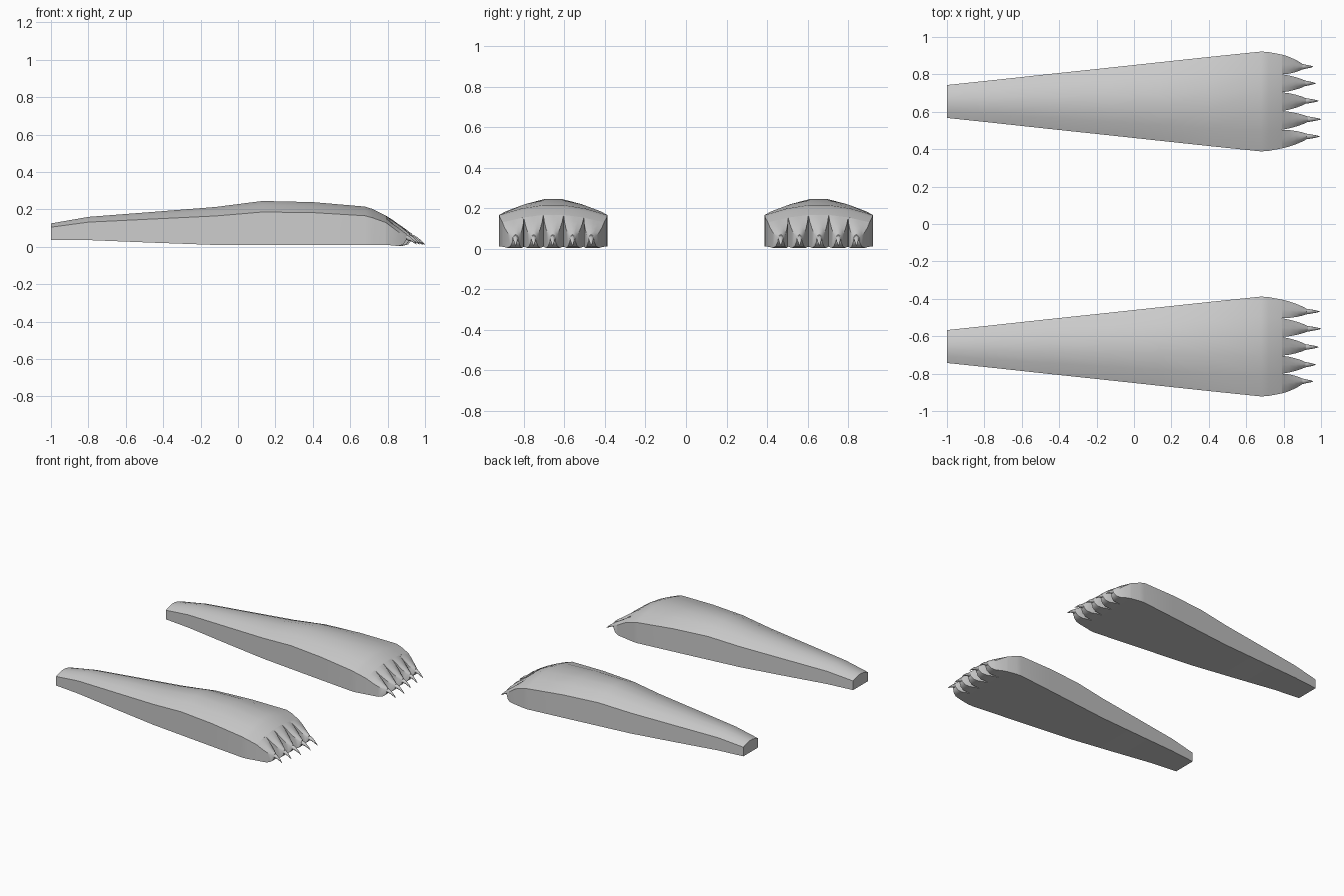
import bpy, bmesh, math

if "Cube" in bpy.data.objects:
    bpy.data.objects.remove(bpy.data.objects["Cube"])

fur = bpy.data.materials.new("light_grey")
fur.diffuse_color = (0.6, 0.6, 0.6, 1)
fur.use_nodes = True
fur.node_tree.nodes["Principled BSDF"].inputs["Base Color"].default_value = fur.diffuse_color

CENTRE = 0.655      # distance of each foot from the middle
FRONT = 0.79        # where the toes split from the foot


def loft(name, rings, angle=40):
    """Skin a list of equal-length rings and cap both ends."""
    bm = bmesh.new()
    loops = [[bm.verts.new(p) for p in ring] for ring in rings]
    n = len(loops[0])
    for a, b in zip(loops, loops[1:]):
        for i in range(n):
            j = (i + 1) % n
            bm.faces.new((a[i], a[j], b[j], b[i]))
    bm.faces.new(loops[0])
    bm.faces.new(loops[-1])
    bmesh.ops.recalc_face_normals(bm, faces=bm.faces[:])
    me = bpy.data.meshes.new(name)
    bm.to_mesh(me)
    bm.free()
    me.materials.append(fur)
    ob = bpy.data.objects.new(name, me)
    bpy.context.collection.objects.link(ob)
    bpy.ops.object.select_all(action='DESELECT')
    ob.select_set(True)
    bpy.context.view_layer.objects.active = ob
    bpy.ops.object.shade_smooth_by_angle(angle=math.radians(angle))


# Foot sections: x, half width, bottom, shoulder height, top height
SECTIONS = [
    (-1.0, 0.088, 0.036, 0.105, 0.125),
    (-0.8, 0.109, 0.036, 0.132, 0.160),
    (-0.45, 0.147, 0.022, 0.149, 0.187),
    (-0.12, 0.182, 0.010, 0.165, 0.213),
    (0.13, 0.209, 0.010, 0.186, 0.245),
    (0.40, 0.238, 0.010, 0.183, 0.239),
    (0.68, 0.267, 0.010, 0.166, 0.215),
    (0.72, 0.264, 0.010, 0.155, 0.202),
    (FRONT, 0.251, 0.010, 0.130, 0.167),
]
# Arch of the upper surface: fraction of width, fraction of rise
ARCH = [(-1, 0), (-0.6, 0.64), (-0.2, 1), (0.2, 1), (0.6, 0.64), (1, 0)]


def arch_height(u, low, high):
    for (u0, r0), (u1, r1) in zip(ARCH, ARCH[1:]):
        if u <= u1:
            return low + (high - low) * (r0 + (r1 - r0) * (u - u0) / (u1 - u0))
    return low


# Toes, from inner to outer: near edge, far edge, tip y, toe end x, claw end x
TOES = [
    (0.404, 0.504, 0.468, 0.925, 0.993),
    (0.504, 0.604, 0.560, 0.930, 1.000),
    (0.604, 0.704, 0.658, 0.920, 0.987),
    (0.704, 0.800, 0.752, 0.918, 0.972),
    (0.800, 0.906, 0.841, 0.900, 0.958),
]
# Toe taper: length fraction, width, drop fraction, bottom height
TAPER = [(0, 1, 0, 0.01), (0.3, 0.88, 0.25, 0.008), (0.6, 0.68, 0.55, 0.004),
         (0.85, 0.46, 0.83, 0.012), (1, 0.27, 1, 0.036)]
# Claw curve: length fraction, half width, centre height, half height
CLAW = [(0, 0.016, 0.053, 0.016), (0.3, 0.014, 0.050, 0.014),
        (0.55, 0.010, 0.041, 0.010), (0.8, 0.006, 0.026, 0.006),
        (1, 0.001, 0.012, 0.001)]

for side, s in (("left", 1), ("right", -1)):
    # Long wedge-shaped foot
    rings = []
    for x, w, bottom, low, high in SECTIONS:
        ring = [(x, s * (CENTRE + u * w), low + (high - low) * r) for u, r in ARCH]
        ring += [(x, s * (CENTRE + w), bottom), (x, s * (CENTRE - w), bottom)]
        rings.append(ring)
    loft(side + "_foot", rings)

    _, w_end, _, low_end, high_end = SECTIONS[-1]
    for k, (y0, y1, tip_y, toe_x, claw_x) in enumerate(TOES):
        mid, half = (y0 + y1) / 2, (y1 - y0) / 2
        # Tapered toe that continues the arch of the foot
        rings = []
        for t, width, drop, bottom in TAPER:
            x = FRONT + t * (toe_x - FRONT)
            c = mid + (tip_y - mid) * t
            ring = []
            for u in (-1, -0.5, 0, 0.5, 1):
                start = arch_height((mid + u * half - CENTRE) / w_end, low_end, high_end)
                z = start + (0.070 - start) * drop - 0.016 * u * u * min(1, t * 2)
                ring.append((x, s * (c + u * half * width), z))
            ring += [(x, s * (c + half * width), bottom),
                     (x, s * (c - half * width), bottom)]
            rings.append(ring)
        loft(f"{side}_toe_{k + 1}", rings)

        # Curved claw
        start_x = toe_x - 0.02
        rings = []
        for t, w, zc, h in CLAW:
            x = start_x + t * (claw_x - start_x)
            rings.append([(x, s * (tip_y + w * math.cos(a * math.pi / 4)),
                           zc + h * math.sin(a * math.pi / 4)) for a in range(8)])
        loft(f"{side}_claw_{k + 1}", rings, 60)
